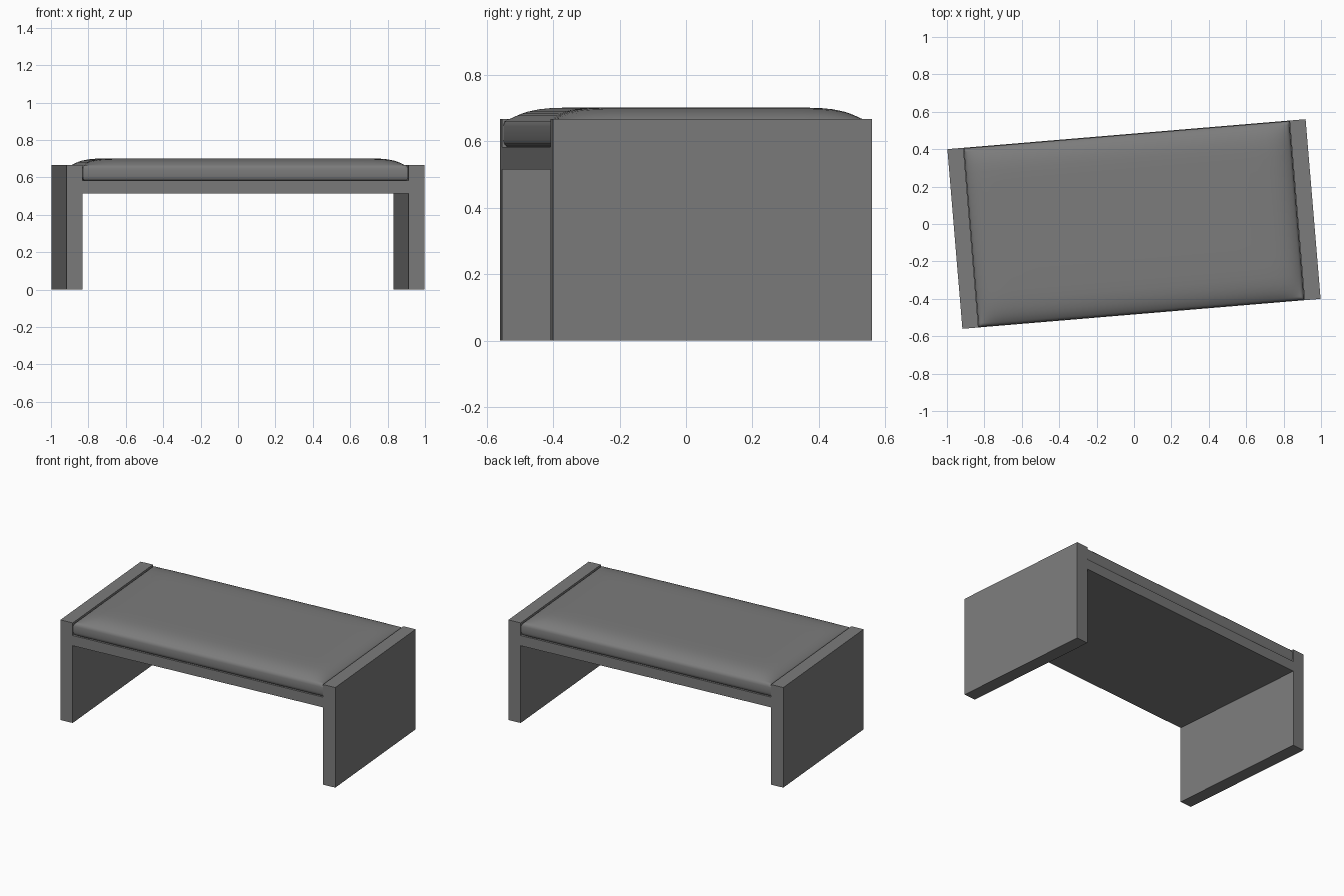
import bpy, bmesh, math

cube = bpy.data.objects.get("Cube")
if cube:
    bpy.data.objects.remove(cube, do_unlink=True)

# Overall sizes
LENGTH, DEPTH, WALL = 1.922, 0.964, 0.086
TOP, SEAT_LOW, SEAT_HIGH = 0.667, 0.515, 0.583
TURN = math.radians(4.78)

grey = bpy.data.materials.new("mid_grey")
grey.use_nodes = True
colour = (0.2, 0.2, 0.2, 1)
grey.diffuse_color = colour
grey.node_tree.nodes["Principled BSDF"].inputs["Base Color"].default_value = colour


def add_object(name, bm):
    bmesh.ops.recalc_face_normals(bm, faces=bm.faces)
    mesh = bpy.data.meshes.new(name)
    bm.to_mesh(mesh)
    bm.free()
    mesh.materials.append(grey)
    obj = bpy.data.objects.new(name, mesh)
    obj.rotation_euler.z = TURN
    bpy.context.collection.objects.link(obj)
    return obj


# Frame: one H-shaped profile extruded through the depth
out, inn = LENGTH / 2, LENGTH / 2 - WALL
half = [(inn, SEAT_LOW), (inn, 0), (out, 0), (out, TOP), (inn, TOP), (inn, SEAT_HIGH)]
profile = half + [(-x, z) for x, z in reversed(half)]
bm = bmesh.new()
face = bm.faces.new([bm.verts.new((x, -DEPTH / 2, z)) for x, z in profile])
new = bmesh.ops.extrude_face_region(bm, geom=[face])["geom"]
bmesh.ops.translate(bm, vec=(0, DEPTH, 0),
                    verts=[v for v in new if isinstance(v, bmesh.types.BMVert)])
add_object("bench_frame", bm)

# Cushion: domed top with softly bulging sides
EDGE = 0.012
half_x, half_y = inn - 0.002 - EDGE, DEPTH / 2 - 0.003 - EDGE
insets = [0, 0.008, 0.018, 0.03, 0.05, 0.08, 0.12, 0.18, 0.25, 0.33]


def stations(h):
    left = [d - h for d in insets]
    return left + [0] + [-p for p in reversed(left)]


def rise(d):
    return 1 - (1 - min(d / 0.3, 1)) ** 6


bm = bmesh.new()
rows = [[bm.verts.new((x, y, 0.666 + 0.036 * rise(half_x - abs(x)) * rise(half_y - abs(y))))
         for x in stations(half_x)] for y in stations(half_y)]
for a, b in zip(rows, rows[1:]):
    for i in range(len(a) - 1):
        bm.faces.new((a[i], a[i + 1], b[i + 1], b[i]))

rim = [e for e in bm.edges if e.is_boundary]
sx, sy = half_x, half_y
for grow, z in [(0.008, 0.659), (0.012, 0.645), (0.012, 0.605), (0.009, 0.592), (0.002, SEAT_HIGH)]:
    geom = bmesh.ops.extrude_edge_only(bm, edges=rim)["geom"]
    rim = [g for g in geom if isinstance(g, bmesh.types.BMEdge)]
    for v in (g for g in geom if isinstance(g, bmesh.types.BMVert)):
        if abs(abs(v.co.x) - sx) < 1e-4:
            v.co.x = math.copysign(half_x + grow, v.co.x)
        if abs(abs(v.co.y) - sy) < 1e-4:
            v.co.y = math.copysign(half_y + grow, v.co.y)
        v.co.z = z
    sx, sy = half_x + grow, half_y + grow
    rim = [e for e in rim if e.is_boundary]
bmesh.ops.contextual_create(bm, geom=rim)
cushion = add_object("seat_cushion", bm)

bpy.ops.object.select_all(action="DESELECT")
cushion.select_set(True)
bpy.context.view_layer.objects.active = cushion
bpy.ops.object.shade_smooth_by_angle(angle=math.radians(60))
